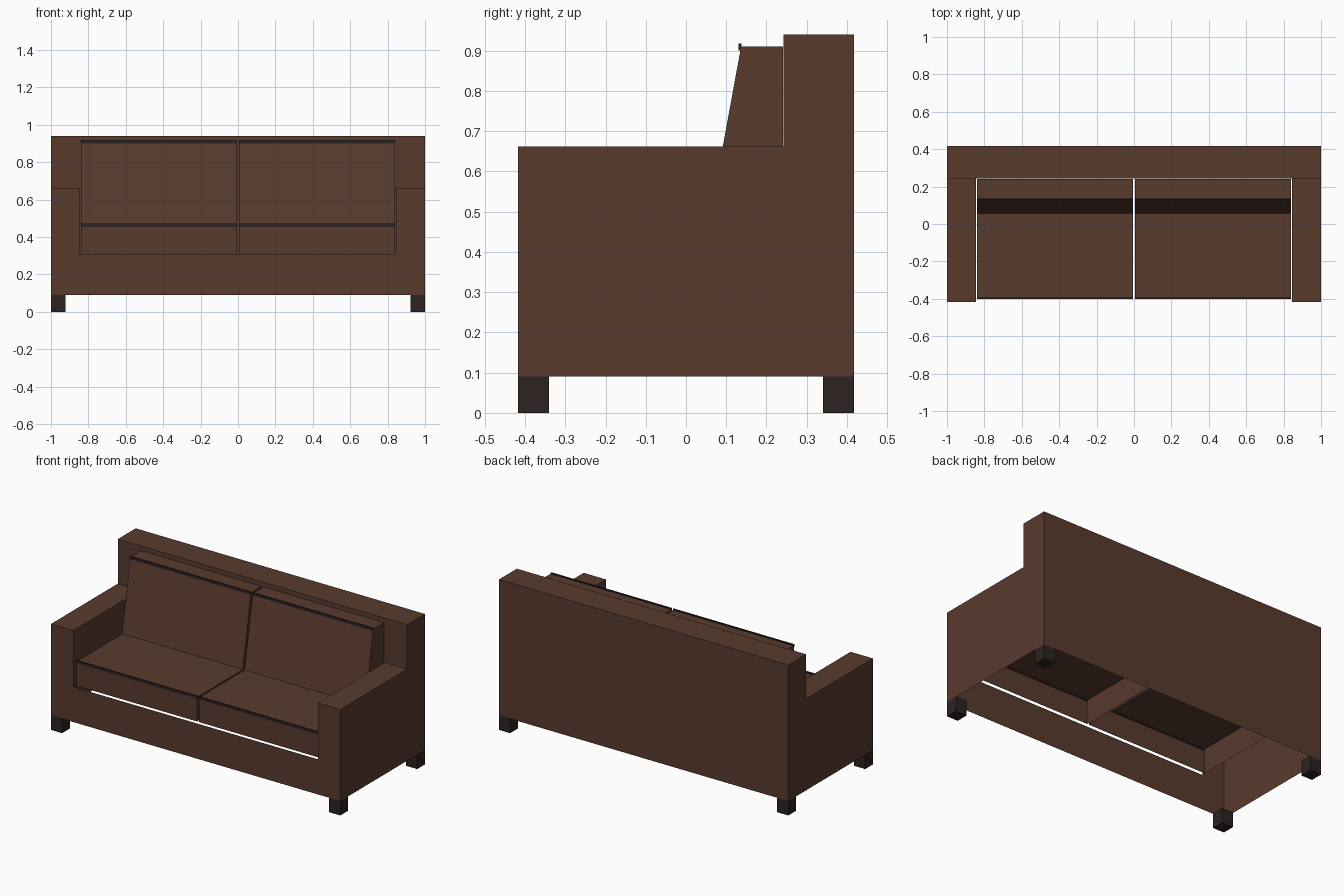
import bpy, bmesh

if "Cube" in bpy.data.objects:
    bpy.data.objects.remove(bpy.data.objects["Cube"])


def material(name, rgb):
    m = bpy.data.materials.new(name)
    m.diffuse_color = (*rgb, 1)
    m.use_nodes = True
    m.node_tree.nodes["Principled BSDF"].inputs["Base Color"].default_value = m.diffuse_color
    return m


BROWN = material("brown leather", (0.098, 0.043, 0.027))
DARK = material("dark wood", (0.026, 0.016, 0.016))


def shell(name, polygons, mat):
    """Flat-faced object from polygons, welded where corners meet."""
    bm = bmesh.new()
    for poly in polygons:
        bm.faces.new([bm.verts.new(p) for p in poly])
    bmesh.ops.remove_doubles(bm, verts=bm.verts[:], dist=1e-4)
    bmesh.ops.recalc_face_normals(bm, faces=bm.faces[:])
    mesh = bpy.data.meshes.new(name)
    bm.to_mesh(mesh)
    bm.free()
    mesh.materials.append(mat)
    obj = bpy.data.objects.new(name, mesh)
    bpy.context.collection.objects.link(obj)
    return obj


def extruded(name, profile, x0, x1, mat, skip=()):
    """Extrude a closed (y, z) profile along x, leaving out the skipped edges."""
    n = len(profile)
    polys = [[(x, y, z) for y, z in profile] for x in (x0, x1)]
    for i in range(n):
        if i not in skip:
            (ya, za), (yb, zb) = profile[i], profile[(i + 1) % n]
            polys.append([(x0, ya, za), (x1, ya, za), (x1, yb, zb), (x0, yb, zb)])
    return shell(name, polys, mat)


def box(name, x, y, z, mat):
    return extruded(name, [(y[0], z[0]), (y[0], z[1]), (y[1], z[1]), (y[1], z[0])],
                    x[0], x[1], mat)


# Main measurements
W, D = 1.0, 0.418           # half width, half depth
AX, BY = 0.845, 0.242       # inner arm face, front of the backrest
Z0, ZS, ZA, ZT = 0.09, 0.31, 0.662, 0.94

# Frame: hollow shell, open underneath, with a thin front panel
front = [(-W, Z0), (W, Z0), (W, ZA), (AX, ZA), (AX, ZS), (-AX, ZS), (-AX, ZA), (-W, ZA)]
inner = [(-W, ZT), (-W, ZA), (-AX, ZA), (-AX, ZS), (AX, ZS), (AX, ZA), (W, ZA), (W, ZT)]
side = [(-D, Z0), (D, Z0), (D, ZT), (BY, ZT), (BY, ZA), (-D, ZA)]
faces = [
    [(x, -D, z) for x, z in front],
    [(x, BY, z) for x, z in inner],
    [(-W, D, Z0), (W, D, Z0), (W, D, ZT), (-W, D, ZT)],
    [(-W, BY, ZT), (W, BY, ZT), (W, D, ZT), (-W, D, ZT)],
]
for s in (-1, 1):
    faces.append([(s * W, y, z) for y, z in side])
    faces.append([(s * AX, -D, ZA), (s * W, -D, ZA), (s * W, BY, ZA), (s * AX, BY, ZA)])
    faces.append([(s * AX, -D, ZS), (s * AX, BY, ZS), (s * AX, BY, ZA), (s * AX, -D, ZA)])
shell("frame", faces, BROWN)

for s, label in ((-1, "left"), (1, "right")):
    x0, x1 = sorted((s * 0.006, s * 0.84))
    # Seat cushion, open at the bottom and back
    extruded(label + "_seat_cushion",
             [(-0.396, ZS), (-0.396, 0.462), (BY - 0.001, 0.462), (BY - 0.001, ZS)],
             x0, x1, BROWN, skip=(2, 3))
    # Sloping back cushion
    extruded(label + "_back_cushion",
             [(0.055, 0.463), (0.137, 0.911), (BY - 0.001, 0.911), (BY - 0.001, 0.463)],
             x0, x1, BROWN, skip=(2, 3))
    # Dark piping along the cushion edges
    box(label + "_seat_piping", (x0, x1), (-0.401, -0.393), (0.454, 0.471), DARK)
    box(label + "_back_piping", (x0, x1), (0.130, 0.138), (0.901, 0.918), DARK)
    # Legs
    lx = sorted((s * W, s * 0.923))
    box(label + "_front_leg", lx, (-D, -D + 0.077), (0, 0.094), DARK)
    box(label + "_back_leg", lx, (D - 0.077, D), (0, 0.094), DARK)
